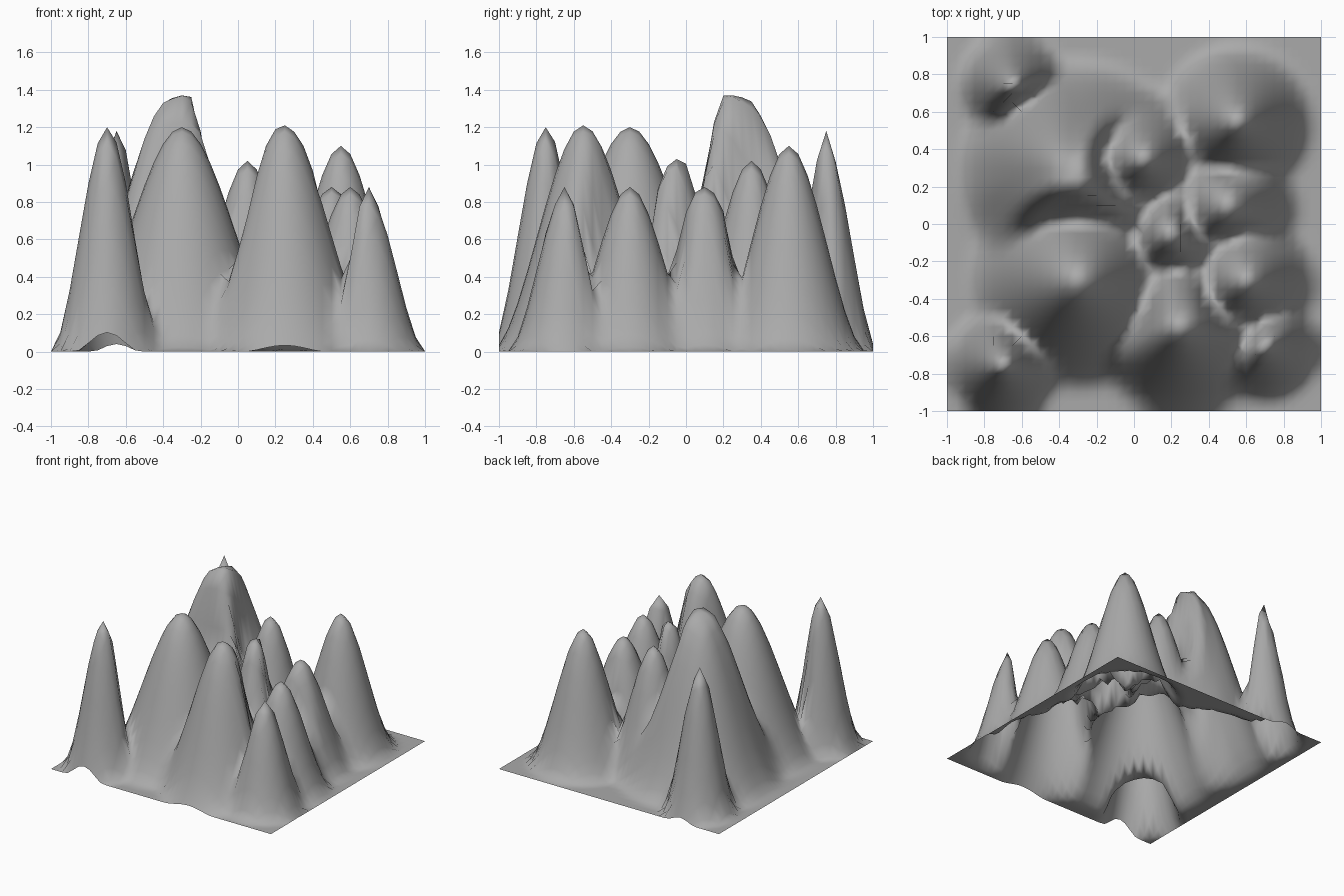
import bpy
from mathutils import Vector

default_cube = bpy.data.objects.get("Cube")
if default_cube:
    bpy.data.objects.remove(default_cube, do_unlink=True)

# One flat colour for the whole landscape
grey = bpy.data.materials.new("stone_grey")
grey.use_nodes = True
colour = (0.4, 0.4, 0.4, 1)
grey.diffuse_color = colour
grey.node_tree.nodes["Principled BSDF"].inputs["Base Color"].default_value = colour

# Flat ground sheet
bpy.ops.mesh.primitive_grid_add(x_subdivisions=40, y_subdivisions=40, size=2)
terrain = bpy.context.object
terrain.name = "mountain_terrain"
terrain.data.materials.append(grey)
verts = terrain.data.vertices


def pull_peak(x, y, top, radius, reach=0.01):
    """Pull the grid points within reach of x, y up to top, dragging neighbours with a smooth falloff."""
    summit = [v.co.copy() for v in verts if (v.co.xy - Vector((x, y))).length < reach]
    lift = top - max(p.z for p in summit)
    for v in verts:
        distance = min((v.co - p).length for p in summit)
        t = max(0, 1 - distance / radius)
        v.co.z += lift * t * t * (3 - 2 * t)


# Peaks in the order they are raised: x, y, height, radius
peaks = [
    (-0.3, -0.3, 1.2, 0.6),
    (0.6, -0.3, 0.88, 0.39),
    (0.25, -0.55, 1.21, 0.5),
    (0.05, 0.35, 1.02, 0.39),
    (-0.325, 0.275, 1.37, 0.6, 0.04),  # flat-topped summit, one face wide
    (0.55, 0.55, 1.1, 0.42),
    (0.5, 0.1, 0.88, 0.4),
    (0.7, -0.65, 0.88, 0.31),
    (-0.7, -0.75, 1.2, 0.305),
    (-0.65, 0.75, 1.18, 0.285),
    (0.2, -0.05, 1.03, 0.4),
]
for peak in peaks:
    pull_peak(*peak)

# Smooth slopes
terrain.data.shade_smooth()
terrain.data.update()
